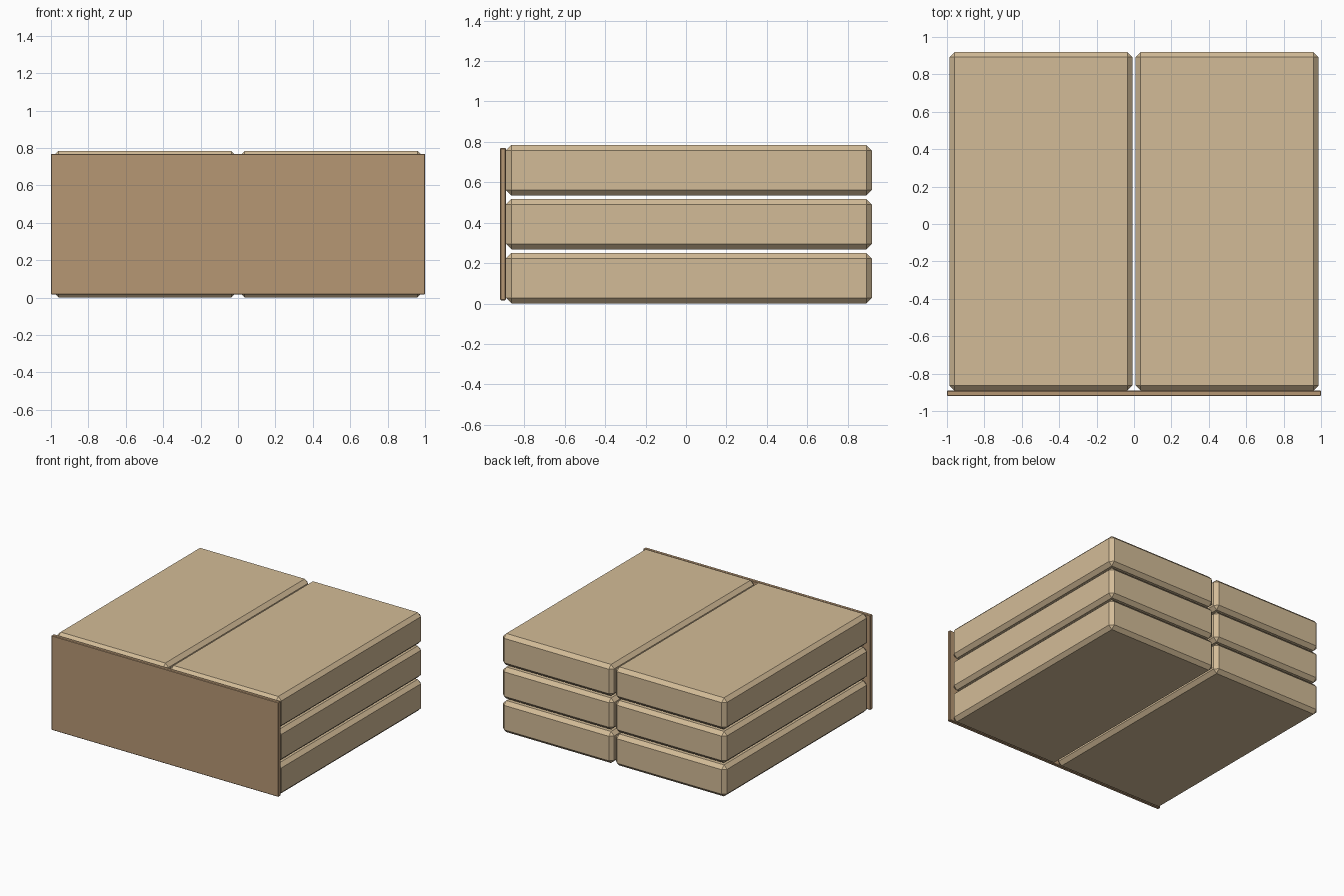
import bpy

if "Cube" in bpy.data.objects:
    bpy.data.objects.remove(bpy.data.objects["Cube"])


def material(name, rgb):
    mat = bpy.data.materials.new(name)
    mat.diffuse_color = (*rgb, 1.0)
    mat.use_nodes = True
    mat.node_tree.nodes["Principled BSDF"].inputs["Base Color"].default_value = mat.diffuse_color
    return mat


def chamfered_box(name, lo, hi, chamfer, mat):
    """Box between two corners with a flat single-segment chamfer."""
    center = [(a + b) / 2 for a, b in zip(lo, hi)]
    bpy.ops.mesh.primitive_cube_add(size=1, location=center)
    obj = bpy.context.object
    obj.name = name
    obj.scale = [b - a for a, b in zip(lo, hi)]
    bpy.ops.object.transform_apply(location=False, rotation=False, scale=True)
    bevel = obj.modifiers.new("chamfer", 'BEVEL')
    bevel.width = chamfer
    bevel.segments = 1
    obj.data.materials.append(mat)
    return obj


light_wood = material("light_wood", (0.65, 0.50, 0.31))
dark_wood = material("dark_wood", (0.47, 0.31, 0.175))

# Six chamfered blocks: two columns, three layers
HEIGHT, PITCH = 0.251, 0.267
for layer in range(3):
    z = layer * PITCH
    for side, x0, x1 in (("left", -0.987, -0.008), ("right", 0.008, 0.987)):
        chamfered_box(f"{side}_block_{layer + 1}", (x0, -0.891, z),
                      (x1, 0.92, z + HEIGHT), 0.028, light_wood)

# Thin panel covering the front
chamfered_box("front_panel", (-1, -0.92, 0.016), (1, -0.891, 0.769), 0.004, dark_wood)
